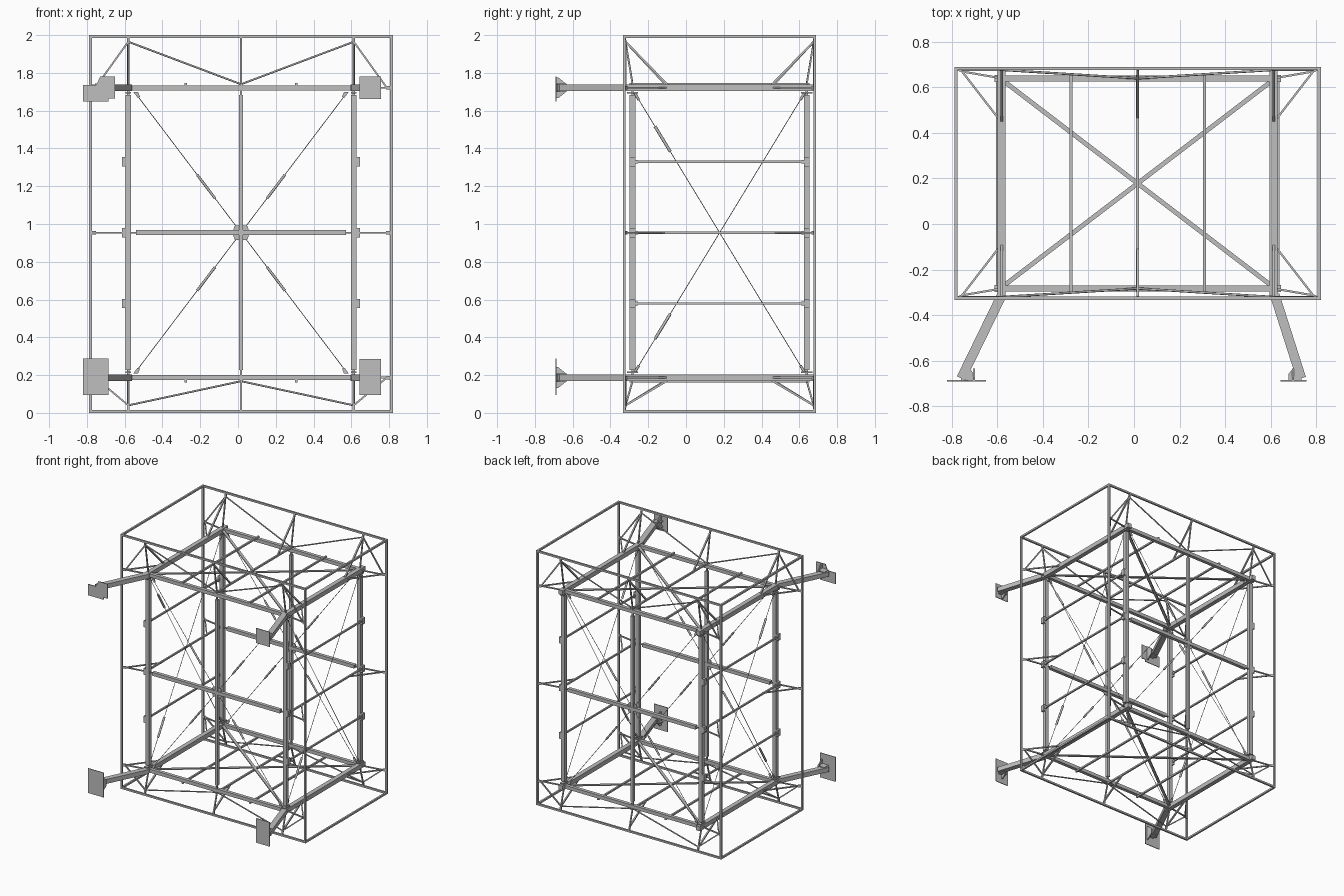
import bpy, bmesh, math
from mathutils import Vector, Matrix

if "Cube" in bpy.data.objects:
    bpy.data.objects.remove(bpy.data.objects["Cube"], do_unlink=True)

steel = bpy.data.materials.new("steel grey")
steel.use_nodes = True
steel.diffuse_color = (0.52, 0.52, 0.52, 1)
steel.node_tree.nodes["Principled BSDF"].inputs["Base Color"].default_value = steel.diffuse_color

# Plan centre, inner frame and outer cage half sizes
CX, CY, CZ = 0.016, 0.178, 0.954
FX, FY, FZ = 0.597, 0.461, 0.767
OX, OY = 0.797, 0.504
TUBE = 0.014
SIGNS = (-1, 1)
CORNERS = [(sx, sy) for sx in SIGNS for sy in SIGNS]


def P(x, y, z):
    """Point in plan-centred coordinates, absolute height."""
    return Vector((CX + x, CY + y, z))


def frame_matrix(a, b):
    d = (b - a).normalized()
    up = Vector((0, 1, 0)) if abs(d.z) > 0.99 else Vector((0, 0, 1))
    side = d.cross(up).normalized()
    top = side.cross(d)
    m = Matrix((side, top, d)).transposed().to_4x4()
    m.translation = (a + b) / 2
    return m


def beam(bm, a, b, w, h=None):
    """Square or rectangular bar from a to b."""
    size = Matrix.Diagonal((w, h or w, (b - a).length, 1))
    bmesh.ops.create_cube(bm, size=1, matrix=frame_matrix(a, b) @ size)


def rod(bm, a, b, r, sides=8):
    bmesh.ops.create_cone(bm, cap_ends=True, segments=sides, radius1=r, radius2=r,
                          depth=(b - a).length, matrix=frame_matrix(a, b))


def block(bm, c, sx, sy, sz):
    bmesh.ops.create_cube(bm, size=1, matrix=Matrix.Translation(c) @ Matrix.Diagonal((sx, sy, sz, 1)))


def slab(bm, pts, thick):
    """Flat polygon given thickness along the offset vector."""
    off = Vector(thick)
    f = bm.faces.new([bm.verts.new(Vector(p) - off / 2) for p in pts])
    ext = bmesh.ops.extrude_face_region(bm, geom=[f])
    bmesh.ops.translate(bm, vec=off, verts=[v for v in ext["geom"] if isinstance(v, bmesh.types.BMVert)])


def finish(bm, name, smooth=False):
    bmesh.ops.recalc_face_normals(bm, faces=bm.faces)
    me = bpy.data.meshes.new(name)
    bm.to_mesh(me)
    bm.free()
    me.materials.append(steel)
    ob = bpy.data.objects.new(name, me)
    bpy.context.collection.objects.link(ob)
    if smooth:
        bpy.context.view_layer.objects.active = ob
        ob.select_set(True)
        bpy.ops.object.shade_smooth_by_angle(angle=math.radians(50))
        ob.select_set(False)


# Outer cage
bm = bmesh.new()
lo, hi = TUBE / 2, 2 - TUBE / 2
for s in SIGNS:
    for z in (lo, hi):
        beam(bm, P(-OX, s * OY, z), P(OX, s * OY, z), TUBE)
        beam(bm, P(s * OX, -OY, z), P(s * OX, OY, z), TUBE)
for sx, sy in CORNERS:
    beam(bm, P(sx * OX, sy * OY, 0), P(sx * OX, sy * OY, 2), TUBE)
finish(bm, "outer_cage")

# Posts with end caps and pins
bm = bmesh.new()
for sy in SIGNS:
    for x, w in ((-FX, 0.03), (0, 0.023), (FX, 0.03)):
        beam(bm, P(x, sy * FY, CZ - 0.728), P(x, sy * FY, CZ + 0.728), w)
        beam(bm, P(x, sy * FY, CZ - FZ), P(x, sy * FY, CZ + FZ), 0.012)
        if x:
            for s in SIGNS:
                block(bm, P(x, sy * FY, CZ + s * 0.74), 0.03, 0.06, 0.008)
finish(bm, "posts")

# Upper and lower frames
bm = bmesh.new()
for s in SIGNS:
    z = CZ + s * FZ
    for t in SIGNS:
        beam(bm, P(t * FX, -OY, z), P(t * FX, OY, z), 0.035, 0.035)
        beam(bm, P(-FX, t * FY, z), P(FX, t * FY, z), 0.027, 0.027)
        beam(bm, P(-0.585, -t * 0.447, z), P(0.585, t * 0.447, z), 0.02, 0.008)
finish(bm, "frame_beams")

# Cross bars lying on the frames
bm = bmesh.new()
for s in SIGNS:
    z = CZ + s * (FZ + 0.019)
    for x in (-0.293, 0, 0.293):
        beam(bm, P(x, -FY - 0.015, z), P(x, FY + 0.015, z), 0.013)
finish(bm, "cross_bars")

# Middle rails and gussets on the front and back
bm = bmesh.new()
for sy in SIGNS:
    y = sy * FY
    beam(bm, P(-0.555, y, CZ), P(0.555, y, CZ), 0.027)
    beam(bm, P(-FX, y, CZ), P(FX, y, CZ), 0.008)
    for sx in SIGNS:
        for sz in SIGNS:
            slab(bm, [P(0, y, CZ), P(sx * 0.042, y, CZ + sz * 0.012), P(sx * 0.034, y, CZ + sz * 0.036),
                      P(sx * 0.01, y, CZ + sz * 0.04)], (0, 0.006, 0))
            slab(bm, [P(sx * 0.57, y, CZ + sz * 0.745), P(sx * 0.545, y, CZ + sz * 0.745),
                      P(sx * 0.535, y, CZ + sz * 0.72), P(sx * 0.548, y, CZ + sz * 0.715)], (0, 0.006, 0))
finish(bm, "middle_rails")

# Side rails with clamps on the posts
bm = bmesh.new()
for sx in SIGNS:
    x = sx * (FX + 0.019)
    for dz in (-0.375, 0, 0.375):
        beam(bm, P(x, -FY, CZ + dz), P(x, FY, CZ + dz), 0.012)
        for sy in SIGNS:
            block(bm, P(sx * (FX + 0.023), sy * FY, CZ + dz), 0.018, 0.03, 0.05)
            block(bm, P(x, sy * (FY - 0.02), CZ + dz), 0.01, 0.02, 0.02)
finish(bm, "side_rails")

# Struts tying the frame to the cage
bm = bmesh.new()
for s in SIGNS:
    frame_z = CZ + s * (FZ + 0.015)
    edge_z = 1.965 if s > 0 else 0.04
    for sx, sy in CORNERS:
        top = P(sx * FX, sy * (OY - 0.006), edge_z)
        rod(bm, top, P(0, sy * FY, frame_z + s * 0.004), 0.005)
        beam(bm, top, P(sx * (OX - 0.025), sy * (OY - 0.006), CZ + s * FZ), 0.009)
        beam(bm, top, P(sx * FX, sy * 0.275, frame_z), 0.011)
        beam(bm, top, P(sx * FX, sy * FY, frame_z), 0.009)
        beam(bm, top, P(sx * FX, sy * OY, 1 + s * 0.99), 0.012)
    for sy in SIGNS:
        end = P(0, sy * (OY - 0.006), edge_z)
        beam(bm, end, P(0, sy * OY, 1 + s * 0.99), 0.012)
        beam(bm, end, P(0, sy * 0.285, frame_z), 0.011)
        beam(bm, end, P(0, sy * FY, frame_z), 0.009)
for sx, sy in CORNERS:
    for z in (CZ - FZ, CZ, CZ + FZ):
        end = P(sx * (OX - 0.027), sy * (OY - 0.013), z)
        beam(bm, end, P(sx * (FX + 0.01), sy * 0.28, z), 0.009)
        beam(bm, end, P(sx * FX, sy * FY, z), 0.009)
        beam(bm, end, P(sx * OX, sy * OY, z), 0.009, 0.018)
finish(bm, "cage_struts", True)

# Tension rods with turnbuckles
bm = bmesh.new()
RZ = 0.74
for a in SIGNS:
    for sy in SIGNS:
        p, q = P(-0.56, sy * FY, CZ - a * RZ), P(0.56, sy * FY, CZ + a * RZ)
        rod(bm, p, q, 0.002, 6)
        for t in (0.335, 0.665):
            rod(bm, p.lerp(q, t - 0.042), p.lerp(q, t + 0.042), 0.007)
    for sx in SIGNS:
        p, q = P(sx * FX, -0.45, CZ - a * RZ), P(sx * FX, 0.45, CZ + a * RZ)
        rod(bm, p, q, 0.002, 6)
        rod(bm, p.lerp(q, 0.12), p.lerp(q, 0.21), 0.008)
        for e, f in ((p, q), (q, p)):
            rod(bm, e, e.lerp(f, 0.025), 0.007)
finish(bm, "tension_rods", True)

# Wall arms, gussets and wall plates
PLATE_Y = -0.688
arms = bmesh.new()
plates = bmesh.new()
for s in SIGNS:
    z = CZ + s * FZ
    for root, tip, side in ((-0.579, -0.758, 1), (0.617, 0.734, -1)):
        beam(arms, Vector((root, -0.31, z)), Vector((tip, PLATE_Y + 0.011, z)), 0.042, 0.035)
        gx = tip + side * 0.036
        outline = ((0, 0.055), (0.012, 0.055), (0.055, 0.02), (0.055, -0.02), (0.012, -0.055), (0, -0.055))
        slab(arms, [(gx + max(side, 0) * 0.02, PLATE_Y + y, z + h) for y, h in outline], (0.008, 0, 0))
        for h in (-0.02, 0.02):
            slab(arms, [(tip, PLATE_Y, z + h), (gx + side * 0.02, PLATE_Y, z + h),
                        (gx + side * 0.02, PLATE_Y + 0.03, z + h), (gx, PLATE_Y + 0.055, z + h),
                        (tip, PLATE_Y + 0.055, z + h)], (0, 0, 0.006))
shapes = (
    ((-0.82, 1.648), (-0.685, 1.648), (-0.685, 1.665), (-0.65, 1.665), (-0.65, 1.78),
     (-0.73, 1.78), (-0.75, 1.735), (-0.82, 1.735)),
    ((-0.82, 0.095), (-0.685, 0.095), (-0.685, 0.288), (-0.82, 0.288)),
    ((0.642, 1.663), (0.757, 1.663), (0.757, 1.78), (0.642, 1.78)),
    ((0.642, 0.095), (0.757, 0.095), (0.757, 0.286), (0.642, 0.286)),
)
for shape in shapes:
    slab(plates, [(x, PLATE_Y, z) for x, z in shape], (0, 0.006, 0))
finish(arms, "wall_arms")
finish(plates, "wall_plates")
